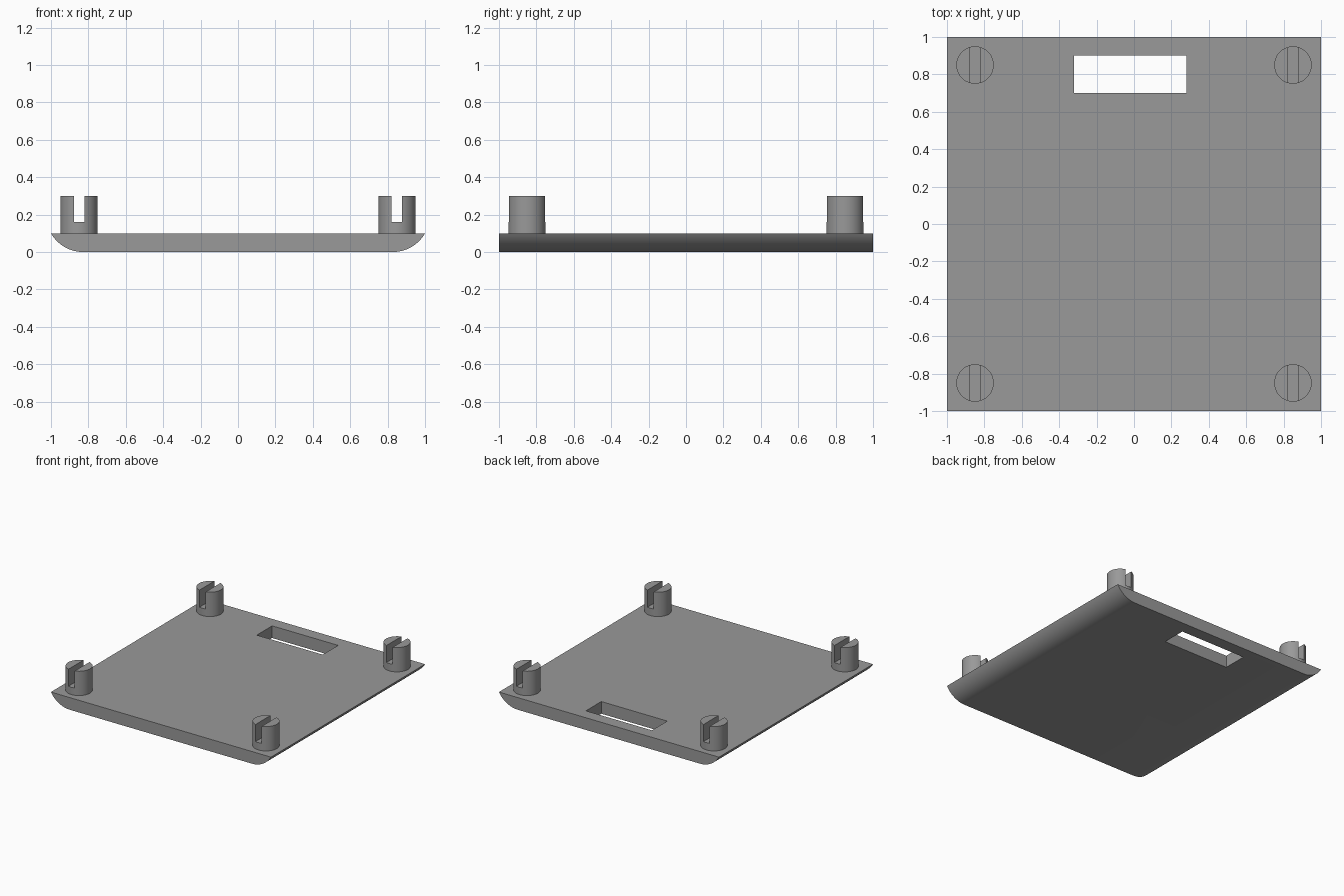
import bpy, bmesh, math

if "Cube" in bpy.data.objects:
    bpy.data.objects.remove(bpy.data.objects["Cube"])

grey = bpy.data.materials.new("mid grey")
grey.diffuse_color = (0.32, 0.32, 0.32, 1)
grey.use_nodes = True
grey.node_tree.nodes["Principled BSDF"].inputs["Base Color"].default_value = grey.diffuse_color


def prism(name, outline, direction):
    """Closed solid: a polygon outline swept along a direction."""
    bm = bmesh.new()
    face = bm.faces.new([bm.verts.new(p) for p in outline])
    swept = bmesh.ops.extrude_face_region(bm, geom=[face])["geom"]
    bmesh.ops.translate(bm, vec=direction,
                        verts=[v for v in swept if isinstance(v, bmesh.types.BMVert)])
    bmesh.ops.recalc_face_normals(bm, faces=bm.faces)
    mesh = bpy.data.meshes.new(name)
    bm.to_mesh(mesh)
    bm.free()
    mesh.materials.append(grey)
    obj = bpy.data.objects.new(name, mesh)
    bpy.context.collection.objects.link(obj)
    return obj


def box(name, x0, x1, y0, y1, z0, z1):
    return prism(name, [(x0, y0, z0), (x1, y0, z0), (x1, y1, z0), (x0, y1, z0)],
                 (0, 0, z1 - z0))


def activate(obj):
    bpy.ops.object.select_all(action='DESELECT')
    obj.select_set(True)
    bpy.context.view_layer.objects.active = obj


def cut(obj, cutter):
    """Subtract the cutter, then discard it and shade the result."""
    cutter.hide_render = True
    mod = obj.modifiers.new("cut", 'BOOLEAN')
    mod.operation = 'DIFFERENCE'
    mod.solver = 'EXACT'
    mod.object = cutter
    activate(obj)
    bpy.ops.object.modifier_apply(modifier=mod.name)
    bpy.data.objects.remove(cutter, do_unlink=True)
    activate(obj)
    bpy.ops.object.shade_smooth_by_angle(angle=math.radians(30))


# Base plate: flat top, with left and right edges curving under to the flat bottom
R, TOP, STEPS = 0.2, 0.1, 12
cx = 1 - R * math.sin(math.radians(60))
right = [(cx + R * math.sin(a), R - R * math.cos(a))
         for a in (math.radians(60) * i / STEPS for i in range(STEPS + 1))]
profile = right + [(-x, z) for x, z in reversed(right)]
plate = prism("base_plate", [(x, -1, z) for x, z in profile], (0, 2, 0))

# Rectangular opening near the back edge
cut(plate, box("opening_cutter", -0.32, 0.28, 0.7, 0.9, -0.1, 0.2))

# Four slotted corner pegs
SIDES, RADIUS, SLOT = 48, 0.1, 0.028
for side, px in (("left", -0.85), ("right", 0.85)):
    for end, py in (("front", -0.85), ("back", 0.85)):
        ring = [(px + RADIUS * math.cos(2 * math.pi * i / SIDES),
                 py + RADIUS * math.sin(2 * math.pi * i / SIDES), TOP)
                for i in range(SIDES)]
        peg = prism(f"{end}_{side}_peg", ring, (0, 0, 0.2))
        cut(peg, box("slot_cutter", px - SLOT, px + SLOT, py - 0.2, py + 0.2, 0.16, 0.4))
